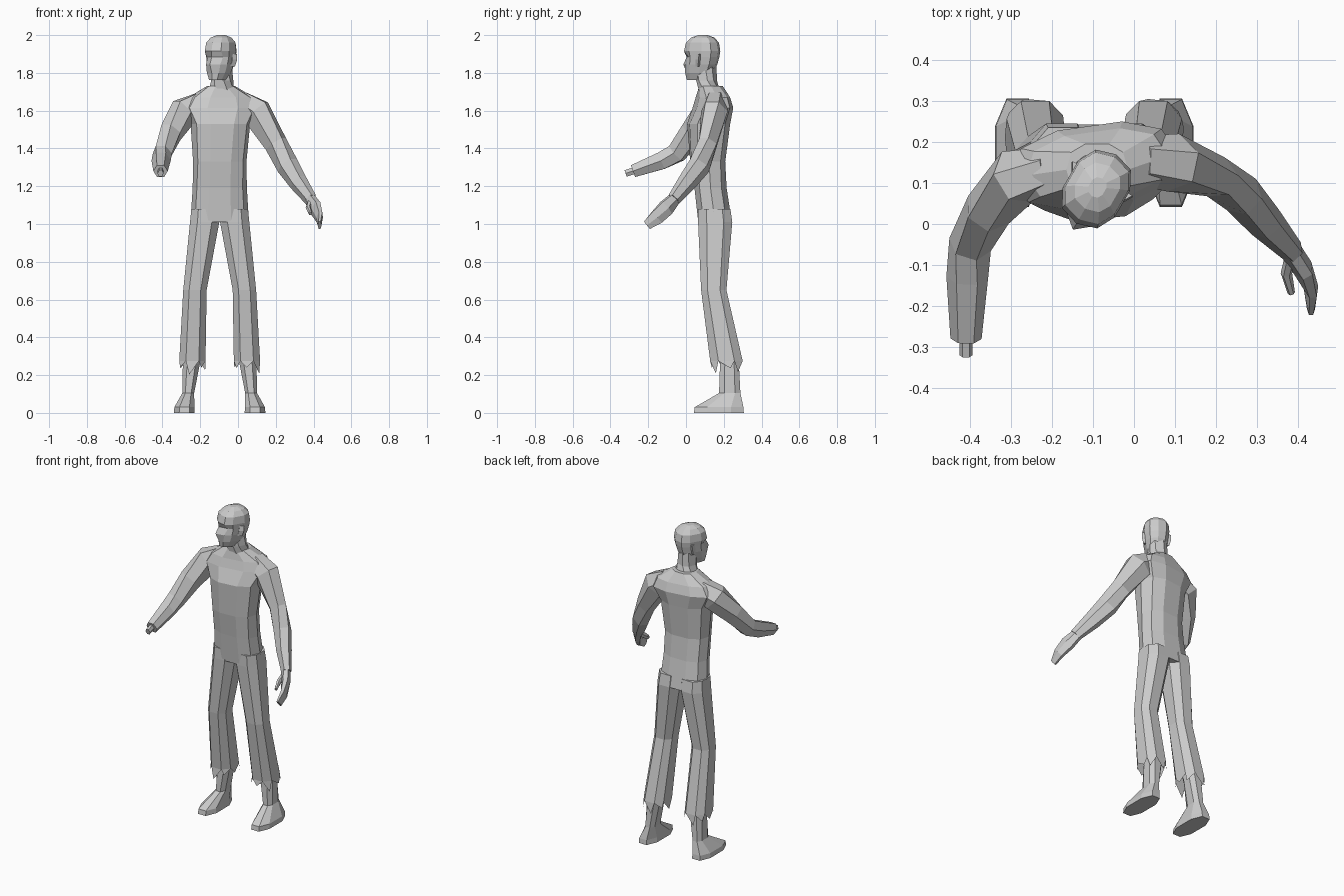
import bpy, bmesh, math, random
from mathutils import Vector, Matrix

random.seed(4)
MID = -0.097  # the body's own centre line in x


def unit_ring(n, half=True, power=0.8):
    """Rounded-square n-gon with extents exactly -1..1, starting at the front."""
    pts = []
    for i in range(n):
        a = -math.pi / 2 + math.tau * (i + (0.5 if half else 0)) / n
        c, s = math.cos(a), math.sin(a)
        pts.append((math.copysign(abs(c) ** power, c), math.copysign(abs(s) ** power, s)))
    mx = max(abs(p[0]) for p in pts)
    my = max(abs(p[1]) for p in pts)
    return [(x / mx, y / my) for x, y in pts]


def skin(name, rings, caps=(True, True), teeth=0.0):
    """Bridge rings of points into one flat-shaded object."""
    bm = bmesh.new()
    rows = [[bm.verts.new(p) for p in r] for r in rings]
    n = len(rows[0])
    for a, b in zip(rows, rows[1:]):
        for i in range(n):
            j = (i + 1) % n
            bm.faces.new((a[i], a[j], b[j], b[i]))
    if caps[0]:
        bm.faces.new(rows[0][::-1])
    if caps[1]:
        bm.faces.new(rows[-1])
    bmesh.ops.recalc_face_normals(bm, faces=bm.faces[:])
    if teeth:  # torn triangles hanging from the first ring
        mid = sum((v.co for v in rows[0]), Vector()) / n
        for i in range(n):
            a, b = rows[0][i], rows[0][(i + 1) % n]
            tip = a.co.lerp(b.co, random.uniform(0.1, 0.9))
            tip += (tip - mid) * 0.06 - Vector((0, 0, teeth * random.uniform(0.4, 1)))
            bm.faces.new((b, a, bm.verts.new(tip)))
    me = bpy.data.meshes.new(name)
    bm.to_mesh(me)
    bm.free()
    ob = bpy.data.objects.new(name, me)
    bpy.context.collection.objects.link(ob)
    return ob


def slab(x0, x1, y0, y1, z, yaw=0, n=8):
    """Horizontal ring from its extents, turned about its own centre."""
    c = Vector(((x0 + x1) / 2, (y0 + y1) / 2, z))
    rot = Matrix.Rotation(math.radians(yaw), 3, 'Z')
    return [c + rot @ Vector((u * (x1 - x0) / 2, v * (y1 - y0) / 2, 0)) for u, v in unit_ring(n)]


def tube(name, path, n=6):
    """Limb along a path of (x, y, z, side radius, up radius)."""
    pts = [Vector(p[:3]) for p in path]
    rings = []
    for i, p in enumerate(path):
        t = (pts[min(i + 1, len(pts) - 1)] - pts[max(i - 1, 0)]).normalized()
        ref = Vector((0, 1, 0)) if abs(t.z) > 0.95 else Vector((0, 0, 1))
        u = t.cross(ref).normalized()
        v = u.cross(t)
        rings.append([pts[i] + u * a * p[3] + v * b * p[4] for a, b in unit_ring(n, True, 1)])
    return skin(name, rings)


# Torso
skin("torso", [slab(*r, n=10) for r in (
    (-0.252, 0.058, 0.065, 0.243, 1.01, 0),
    (-0.24, 0.047, 0.045, 0.215, 1.19, 0),
    (-0.238, 0.045, 0.025, 0.205, 1.33, 3),
    (-0.252, 0.065, 0.012, 0.228, 1.53, 6),
    (-0.30, 0.11, 0.045, 0.24, 1.615, 8),
    (-0.265, 0.085, 0.06, 0.225, 1.67, 8),
    (-0.165, -0.015, 0.07, 0.195, 1.73, 0))])

# Trouser legs, ankles and feet, one pair per side
for side, label in ((-1, "left"), (1, "right")):
    def pair(i, o, y0, y1, z):
        a, b = sorted((MID + side * i, MID + side * o))
        return slab(a, b, y0, y1, z)
    skin(label + "_trouser_leg", [pair(*r) for r in (
        (0.075, 0.214, 0.128, 0.30, 0.275),
        (0.069, 0.193, 0.08, 0.214, 0.65),
        (0.002, 0.157, 0.064, 0.245, 1.01),
        (0.002, 0.15, 0.064, 0.235, 1.08))], (False, True), 0.075)
    skin(label + "_foot", [pair(*r) for r in (
        (0.132, 0.242, 0.042, 0.306, 0.0),
        (0.134, 0.24, 0.046, 0.304, 0.03),
        (0.135, 0.198, 0.175, 0.288, 0.105),
        (0.105, 0.195, 0.18, 0.28, 0.26),
        (0.09, 0.195, 0.16, 0.26, 0.36))])

# Broken arm reaching forward, with bare bone at the end
tube("left_arm", [
    (-0.20, 0.13, 1.635, 0.06, 0.06), (-0.285, 0.115, 1.595, 0.072, 0.072),
    (-0.355, 0.035, 1.485, 0.06, 0.06), (-0.40, -0.05, 1.375, 0.053, 0.05),
    (-0.407, -0.13, 1.335, 0.051, 0.046), (-0.41, -0.28, 1.28, 0.038, 0.033)])
tube("arm_bone", [(-0.41, -0.25, 1.29, 0.016, 0.018), (-0.41, -0.32, 1.268, 0.016, 0.018)])

# Lowered arm, hand and thumb
tube("right_arm", [
    (0.01, 0.155, 1.645, 0.06, 0.06), (0.095, 0.15, 1.595, 0.072, 0.075),
    (0.20, 0.115, 1.425, 0.052, 0.056), (0.262, 0.072, 1.31, 0.052, 0.056),
    (0.32, 0.005, 1.22, 0.045, 0.046), (0.385, -0.065, 1.13, 0.03, 0.033)])
tube("right_hand", [
    (0.375, -0.055, 1.14, 0.028, 0.03), (0.41, -0.105, 1.085, 0.026, 0.042),
    (0.432, -0.155, 1.035, 0.018, 0.038), (0.432, -0.207, 0.993, 0.01, 0.025)])
tube("right_thumb", [
    (0.385, -0.075, 1.12, 0.016, 0.018), (0.372, -0.12, 1.085, 0.014, 0.015),
    (0.384, -0.168, 1.055, 0.009, 0.01)])

# Neck
skin("neck", [slab(*r) for r in (
    (-0.155, -0.02, 0.07, 0.18, 1.70, 0),
    (-0.137, -0.03, 0.06, 0.158, 1.76, -20),
    (-0.142, -0.04, 0.05, 0.155, 1.85, -30))])

# Head turned to one side: half width, front, back, height, nose, eye dent
HEAD = Matrix.Translation((-0.092, 0.085, 0)) @ Matrix.Rotation(math.radians(-30), 4, 'Z')
rings = []
for hw, y0, y1, z, nose, dent in (
        (0.036, -0.088, 0.03, 1.762, 0, 0),
        (0.054, -0.094, 0.06, 1.80, 0, 0),
        (0.064, -0.092, 0.082, 1.845, 0.022, 0),
        (0.069, -0.088, 0.093, 1.885, 0.006, 0.018),
        (0.073, -0.097, 0.098, 1.915, 0, 0),
        (0.069, -0.085, 0.09, 1.96, 0, 0),
        (0.05, -0.055, 0.065, 1.987, 0, 0),
        (0.02, -0.02, 0.03, 2.0, 0, 0)):
    ring = [Vector((u * hw, (y0 + y1) / 2 + v * (y1 - y0) / 2, z)) for u, v in unit_ring(10, False)]
    ring[0].y -= nose
    ring[1].y += dent
    ring[9].y += dent
    rings.append([HEAD @ p for p in ring])
skin("head", rings)

# Ears
for side, label in ((-1, "left"), (1, "right")):
    ear = [[HEAD @ Vector((side * (x + dx), y + dy, z)) for dx, dy in
            ((-0.012, -0.01), (0.0, -0.012), (0.014, 0.012), (-0.012, 0.014))]
           for x, y, z in ((0.062, 0.008, 1.835), (0.072, 0.015, 1.87), (0.07, 0.018, 1.9))]
    skin(label + "_ear", ear)
